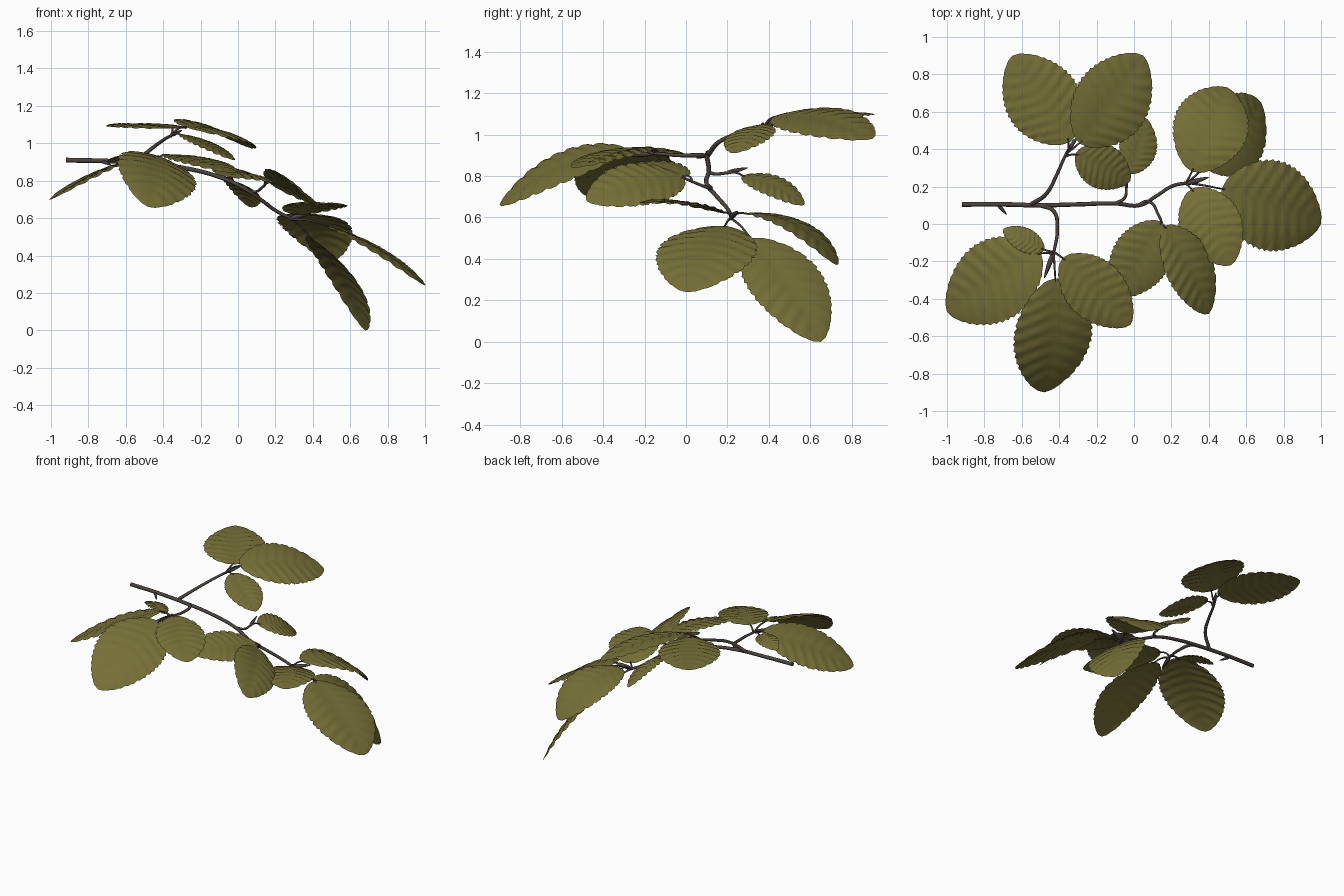
import bpy, bmesh, math, random
from mathutils import Vector as V

if "Cube" in bpy.data.objects:
    bpy.data.objects.remove(bpy.data.objects["Cube"])
random.seed(4)

def mat(name, c):
    m = bpy.data.materials.new(name)
    m.diffuse_color = (*c, 1)
    m.use_nodes = True
    m.node_tree.nodes["Principled BSDF"].inputs["Base Color"].default_value = m.diffuse_color
    return m
LEAF = mat("olive leaf", (0.18, 0.16, 0.038))
BARK = mat("brown bark", (0.075, 0.058, 0.05))

# Tapered woody stem along a smooth path
def stem(name, pts, r0, r1):
    cu = bpy.data.curves.new(name, 'CURVE')
    cu.dimensions = '3D'
    cu.bevel_depth = 1
    cu.bevel_resolution = 2
    cu.resolution_u = 5
    cu.use_fill_caps = True
    sp = cu.splines.new('BEZIER')
    sp.bezier_points.add(len(pts) - 1)
    for i, (bp, p) in enumerate(zip(sp.bezier_points, pts)):
        bp.co = p
        bp.handle_left_type = bp.handle_right_type = 'AUTO'
        bp.radius = r0 + (r1 - r0) * i / (len(pts) - 1)
    ob = bpy.data.objects.new(name, cu)
    bpy.context.collection.objects.link(ob)
    cu.materials.append(BARK)

# Pointed bud: short spindle
def bud(name, a, b, r=0.014):
    a, b = V(a), V(b)
    bm = bmesh.new()
    bmesh.ops.create_uvsphere(bm, u_segments=8, v_segments=8, radius=1)
    q = (b - a).to_track_quat('Z', 'Y')
    for v in bm.verts:
        t = (v.co.z + 1) / 2
        k = r * (1.25 - t * 0.7)
        v.co = a + q @ V((v.co.x * k, v.co.y * k, t * (b - a).length))
    finish(name, bm, BARK)

def finish(name, bm, m):
    me = bpy.data.meshes.new(name)
    bm.to_mesh(me)
    bm.free()
    me.materials.append(m)
    me.shade_smooth()
    ob = bpy.data.objects.new(name, me)
    bpy.context.collection.objects.link(ob)

# Pleated, arched leaf blade with a toothed margin
def leaf(name, base, tip, width, up, arch=0.05, joint=None):
    B, T = V(base), V(tip)
    u = (T - B).normalized()
    L = (T - B).length
    n = V(up)
    n = (n - u * n.dot(u)).normalized()
    s = u.cross(n)
    NU, NV, veins = 54, 6, 9
    bm = bmesh.new()
    rows = []
    for i in range(NU + 1):
        t = i / NU
        w = width / 2 * max(0.0, math.sin(math.pi * t ** 0.92)) ** 0.62
        if 0 < i < NU:
            w *= 1 + 0.025 * ((i % 3) - 1)
        row = []
        for j in range(-NV, NV + 1):
            a = j / NV
            # side veins sweep forward towards the margin
            ph = t * veins - abs(a) * 1.3
            pleat = 0.004 * math.sin(2 * math.pi * ph) * min(1, 2.5 * abs(a)) * min(1, 6 * t * (1 - t))
            h = arch * 4 * t * (1 - t) + pleat
            h += 0.10 * w * abs(a) - 0.16 * w * a * a
            row.append(bm.verts.new(B + u * (t * L) + s * (w * a) + n * h))
        rows.append(row)
    for r, q in zip(rows, rows[1:]):
        for k in range(2 * NV):
            bm.faces.new((r[k], r[k + 1], q[k + 1], q[k]))
    bmesh.ops.remove_doubles(bm, verts=bm.verts, dist=1e-5)
    bmesh.ops.recalc_face_normals(bm, faces=bm.faces)
    finish(name, bm, LEAF)
    # leaf stalk running into the blade
    if joint:
        mid = (V(joint) + B) / 2 + V((0, 0, 0.01))
        stem(name + "_stalk", [joint, mid, B + u * 0.02 + n * arch * 0.1], 0.007, 0.004)

# Branches
stem("main_branch", [(-.92, .105, .91), (-.7, .105, .905), (-.5, .1, .895), (-.3, .105, .87),
                     (-.1, .11, .82), (.03, .1, .76), (.12, .15, .70), (.21, .205, .635), (.29, .22, .595)], .013, .009)
stem("back_branch", [(-.55, .105, .9), (-.47, .16, .965), (-.41, .27, 1.01), (-.37, .36, 1.035), (-.32, .45, 1.06)], .012, .007)
stem("front_branch", [(-.5, .1, .895), (-.43, .07, .9), (-.41, -.03, .9), (-.43, -.16, .91)], .012, .008)
stem("small_back_branch", [(-.1, .11, .82), (-.05, .14, .81), (-.04, .2, .815)], .009, .007)
stem("small_front_branch", [(.02, .1, .76), (.08, .12, .74), (.13, .05, .765), (.155, -.01, .79)], .009, .006)

# Buds
bud("end_bud", (.28, .215, .6), (.4, .25, .63))
bud("front_bud", (-.43, -.15, .91), (-.48, -.29, .9))
bud("small_back_bud", (-.04, .19, .815), (-.06, .3, .84), .011)
bud("back_bud", (-.36, .38, 1.04), (-.3, .47, 1.07), .011)
bud("side_bud", (-.73, .105, .905), (-.68, .05, .885), .01)

# Leaves: name, base, tip, width, up direction, arch, stalk joint
Z = (0, 0, 1)
leaf("back_leaf_left", (-.34, .44, 1.08), (-.65, .9, 1.10), .40, Z, .01, (-.36, .37, 1.035))
leaf("back_leaf_right", (-.29, .43, 1.09), (.05, .9, .98), .42, (.35, 0, 1), .04, (-.36, .38, 1.04))
leaf("back_leaf_small", (-.31, .38, 1.05), (-.02, .23, .91), .24, Z, .015, (-.37, .36, 1.035))
leaf("middle_back_leaf", (-.03, .27, .80), (.06, .57, .66), .22, (.5, .2, 1), .03, (-.04, .2, .815))
leaf("end_leaf_back", (.31, .28, .62), (.5, .73, .37), .40, Z, .08, (.28, .22, .6))
leaf("end_leaf_hanging", (.38, .31, .5), (.68, .65, 0), .40, (.9, .3, .8), .05, (.29, .22, .595))
leaf("end_leaf_tip", (.47, .19, .56), (1, 0, .24), .48, (0, .1, 1), .04, (.29, .22, .595))
leaf("end_leaf_front", (.31, .19, .62), (.52, -.22, .67), .33, (0, .1, 1), .03, (.27, .22, .6))
leaf("middle_front_leaf_right", (.165, -.01, .79), (.4, -.48, .68), .32, (.8, .1, 1), .04, (.155, -.01, .785))
leaf("middle_front_leaf_left", (.15, .01, .80), (-.1, -.39, .83), .32, (.3, 0, 1), .03, (.14, .03, .77))
leaf("front_leaf_right", (-.38, -.18, .94), (-.02, -.54, .84), .32, Z, .02, (-.43, -.15, .91))
leaf("front_leaf_middle", (-.42, -.29, .93), (-.48, -.9, .66), .44, (.35, 0, 1), .06, (-.43, -.16, .91))
leaf("front_leaf_left", (-.5, -.15, .93), (-1, -.47, .7), .44, (-.4, 0, 1), .03, (-.43, -.16, .91))
leaf("front_leaf_small", (-.48, -.14, .91), (-.7, -.03, .9), .13, (0, .2, 1), .02, (-.43, -.15, .91))
